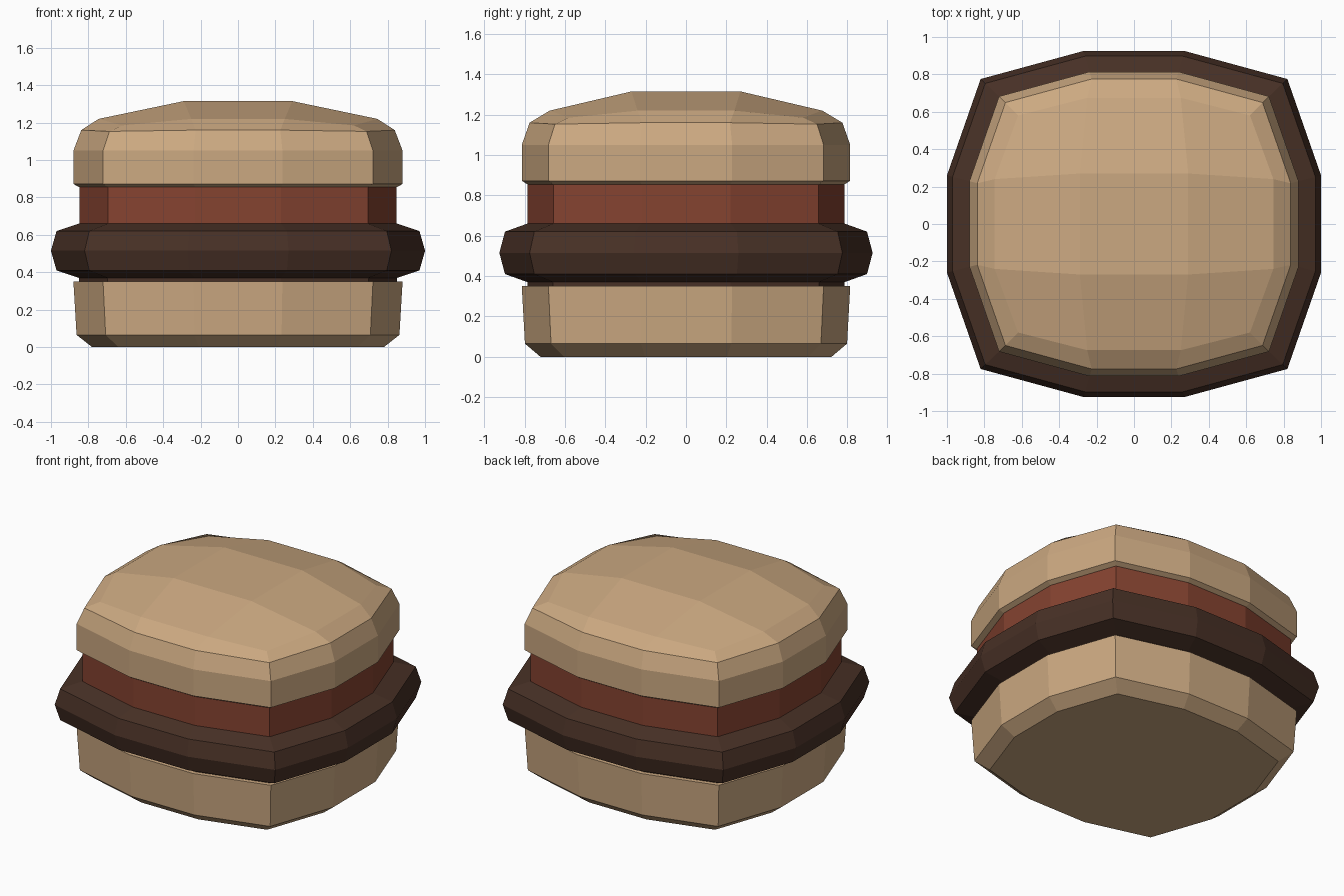
import bpy
import bmesh

if "Cube" in bpy.data.objects:
    bpy.data.objects.remove(bpy.data.objects["Cube"])

# Quarter outlines: right side point, corner point, back side point
OUTLINE = ((1.0, 0.26), (0.82, 0.775), (0.27, 0.925))
CROWN = ((0.745, 0.24), (0.62, 0.58), (0.25, 0.675))


def material(name, color):
    m = bpy.data.materials.new(name)
    m.diffuse_color = (*color, 1)
    m.use_nodes = True
    m.node_tree.nodes["Principled BSDF"].inputs["Base Color"].default_value = m.diffuse_color
    return m


def ring(bm, scale, z, drop=0.0, outline=OUTLINE):
    """Twelve-point ring, mirrored from a quarter; corners may sit lower."""
    q = [(x * scale, y * scale, z - (drop if i == 1 else 0))
         for i, (x, y) in enumerate(outline)]
    pts = q + [(-x, y, h) for x, y, h in reversed(q)]
    pts += [(-x, -y, h) for x, y, h in pts]
    return [bm.verts.new(p) for p in pts]


def bridge(bm, a, b):
    n = len(a)
    for i in range(n):
        j = (i + 1) % n
        bm.faces.new((a[i], a[j], b[j], b[i]))


def layer(name, profile, mat, domed=False):
    bm = bmesh.new()
    rings = [ring(bm, *p) for p in profile]
    for a, b in zip(rings, rings[1:]):
        bridge(bm, a, b)
    bm.faces.new(rings[0][::-1])
    if domed:
        # Raised crown: centre quad, four sides and four corners
        r = ring(bm, 1, 1.22, 0.035, CROWN)
        bridge(bm, rings[-1], r)
        c = [bm.verts.new((sx * 0.29, sy * 0.27, 1.315))
             for sx, sy in ((1, 1), (-1, 1), (-1, -1), (1, -1))]
        bm.faces.new(c)
        for k in range(4):
            i = 3 * k
            bm.faces.new((c[k], r[i], r[i + 1], r[i + 2]))
            bm.faces.new((c[k], r[i + 2], r[(i + 3) % 12], c[(k + 1) % 4]))
    else:
        bm.faces.new(rings[-1])
    bmesh.ops.recalc_face_normals(bm, faces=bm.faces)
    me = bpy.data.meshes.new(name)
    bm.to_mesh(me)
    bm.free()
    me.materials.append(mat)
    ob = bpy.data.objects.new(name, me)
    bpy.context.collection.objects.link(ob)
    return ob


bread = material("toasted bread", (0.60, 0.395, 0.22))
red = material("tomato red", (0.235, 0.056, 0.03))
brown = material("grilled brown", (0.064, 0.030, 0.019))

# Lower bun
layer("bottom_bun", [(0.78, 0), (0.863, 0.065), (0.88, 0.35)], bread)
# Patty with a bulging rim
layer("patty", [(0.85, 0.345), (0.85, 0.37), (0.97, 0.41), (1.0, 0.515),
                (0.97, 0.62), (0.85, 0.66)], brown)
# Tomato slice
layer("tomato", [(0.848, 0.655), (0.848, 0.86)], red)
# Domed upper bun
layer("top_bun", [(0.85, 0.855), (0.88, 0.872), (0.88, 1.05),
                  (0.838, 1.16, 0.007)], bread, domed=True)
